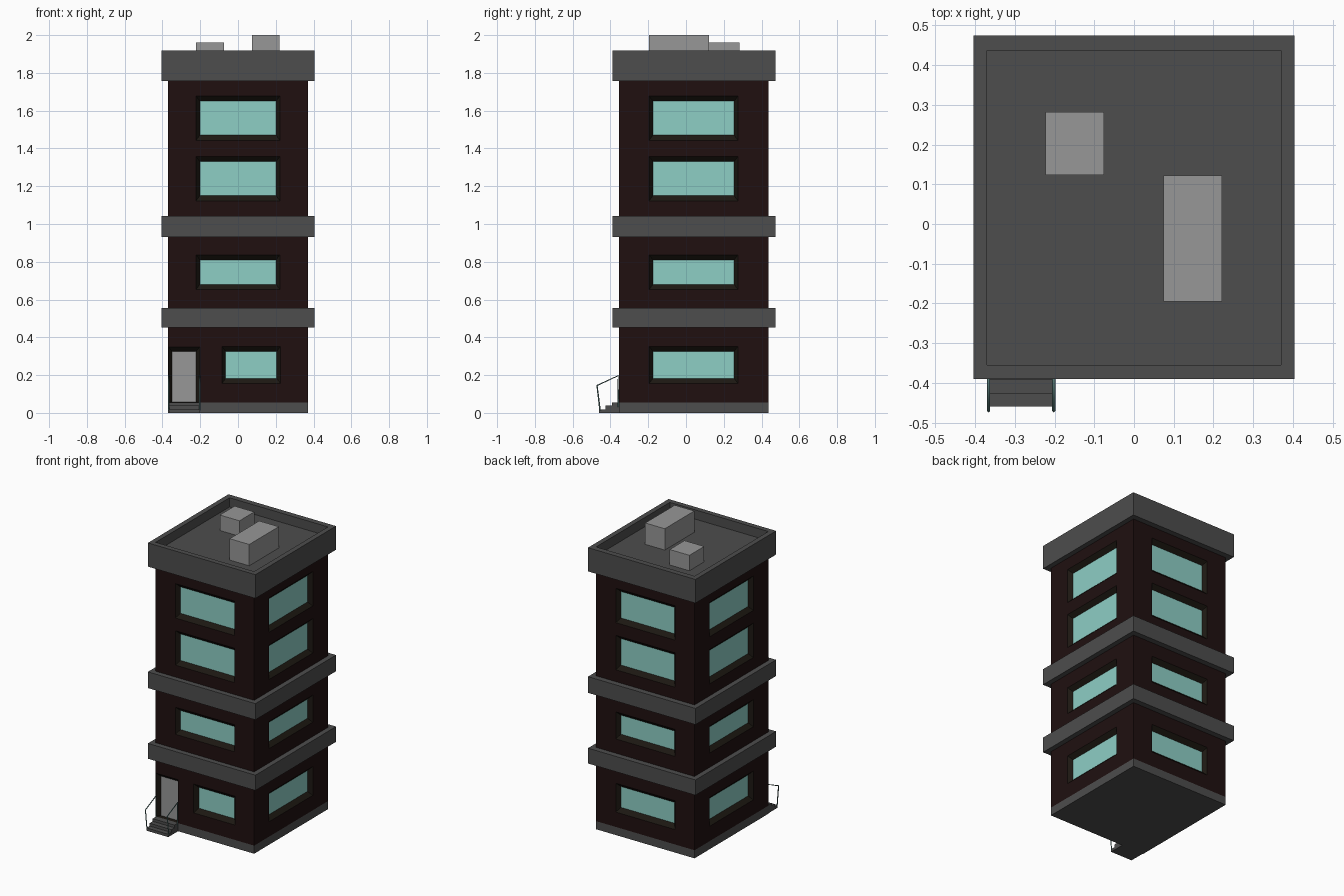
import bpy, bmesh
from mathutils import Vector

if "Cube" in bpy.data.objects:
    bpy.data.objects.remove(bpy.data.objects["Cube"])

X, Y0, Y1 = 0.37, -0.355, 0.437      # wall footprint
BX, BY0, BY1 = 0.404, -0.39, 0.475   # band footprint
DEPTH = 0.027                        # window recess


def material(name, rgb):
    m = bpy.data.materials.new(name)
    m.diffuse_color = (*rgb, 1)
    m.use_nodes = True
    m.node_tree.nodes["Principled BSDF"].inputs["Base Color"].default_value = m.diffuse_color
    return m


WALL = material("dark_brick", (0.014, 0.005, 0.005))
FRAME = material("frame_brown", (0.012, 0.009, 0.006))
GLASS = material("glass", (0.27, 0.62, 0.56))
CONCRETE = material("dark_concrete", (0.074, 0.074, 0.074))
METAL = material("light_metal", (0.31, 0.31, 0.31))
RAIL = material("rail_teal", (0.10, 0.20, 0.19))


def finish(name, bm, mat):
    me = bpy.data.meshes.new(name)
    bm.to_mesh(me)
    bm.free()
    me.materials.append(mat)
    ob = bpy.data.objects.new(name, me)
    bpy.context.collection.objects.link(ob)
    return ob


def box(name, x0, x1, y0, y1, z0, z1, mat):
    bm = bmesh.new()
    bmesh.ops.create_cube(bm, size=1)
    for v in bm.verts:
        v.co = ((x0 + x1) / 2 + v.co.x * (x1 - x0),
                (y0 + y1) / 2 + v.co.y * (y1 - y0),
                (z0 + z1) / 2 + v.co.z * (z1 - z0))
    return finish(name, bm, mat)


def rect_ring(name, z0, z1, mat):
    """Rectangular collar around the walls."""
    bm = bmesh.new()
    loops = []
    for x, a, b, z in ((BX, BY0, BY1, z0), (BX, BY0, BY1, z1),
                       (X, Y0, Y1, z1), (X, Y0, Y1, z0)):
        loops.append([bm.verts.new(p) for p in
                      ((-x, a, z), (x, a, z), (x, b, z), (-x, b, z))])
    for i in range(4):
        p, q = loops[i], loops[(i + 1) % 4]
        for j in range(4):
            k = (j + 1) % 4
            bm.faces.new((p[j], p[k], q[k], q[j]))
    bmesh.ops.recalc_face_normals(bm, faces=bm.faces)
    return finish(name, bm, mat)


def sheet(name, quads, outward, mat):
    """Quads joined into one surface facing outward."""
    bm = bmesh.new()
    for q in quads:
        f = bm.faces.new([bm.verts.new(p) for p in q])
        f.normal_update()
        if f.normal.dot(Vector(outward)) < 0:
            f.normal_flip()
    bmesh.ops.remove_doubles(bm, verts=bm.verts, dist=1e-5)
    return finish(name, bm, mat)


def corners(place, r, d):
    u0, u1, z0, z1 = r
    return [place(u0, z0, d), place(u1, z0, d), place(u1, z1, d), place(u0, z1, d)]


def facade(side, place, outward, span, openings):
    """Wall with openings, each with a splayed frame and a recessed pane."""
    us = sorted({*span, *(u for o in openings for u in o[0][:2])})
    zs = sorted({0.055, 1.76, *(z for o in openings for z in o[0][2:])})
    cells = []
    for u0, u1 in zip(us, us[1:]):
        for z0, z1 in zip(zs, zs[1:]):
            cu, cz = (u0 + u1) / 2, (z0 + z1) / 2
            if not any(o[0][0] < cu < o[0][1] and o[0][2] < cz < o[0][3] for o in openings):
                cells.append(corners(place, (u0, u1, z0, z1), 0))
    sheet(side + "_wall", cells, outward, WALL)
    for i, (outer, inner, kind) in enumerate(openings):
        a, b = corners(place, outer, 0), corners(place, inner, DEPTH)
        ring = [(a[j], a[(j + 1) % 4], b[(j + 1) % 4], b[j]) for j in range(4)]
        sheet(f"{side}_{kind}_frame_{i}", ring, outward, FRAME)
        sheet(f"{side}_{kind}_{i}", [b], outward, GLASS if kind == "window" else METAL)


def window(u0, u1, z0, z1):
    m = 0.02
    return ((u0 - m, u1 + m, z0 - 0.027, z1 + 0.027), (u0, u1, z0, z1), "window")


# Walls, windows and door
ROWS = ((0.183, 0.325), (0.68, 0.81), (1.15, 1.33), (1.47, 1.65))
wide = [window(-0.202, 0.202, *z) for z in ROWS]
side = [window(-0.175, 0.255, *z) for z in ROWS]
door = ((-0.368, -0.202, 0.056, 0.35), (-0.35, -0.222, 0.0565, 0.325), "door")
front = [window(-0.065, 0.205, *ROWS[0]), door] + wide[1:]
facade("front", lambda u, z, d: (u, Y0 + d, z), (0, -1, 0), (-X, X), front)
facade("back", lambda u, z, d: (u, Y1 - d, z), (0, 1, 0), (-X, X), wide)
facade("right", lambda u, z, d: (X - d, u, z), (1, 0, 0), (Y0, Y1), side)
facade("left", lambda u, z, d: (-X + d, u, z), (-1, 0, 0), (Y0, Y1), side)

# Plinth, floor bands, parapet and roof
box("plinth", -X, X, Y0, Y1, 0, 0.055, CONCRETE)
rect_ring("lower_band", 0.452, 0.556, CONCRETE)
rect_ring("upper_band", 0.932, 1.042, CONCRETE)
rect_ring("parapet", 1.757, 1.918, CONCRETE)
box("roof_slab", -X, X, Y0, Y1, 1.76, 1.855, CONCRETE)

# Rooftop units
box("small_roof_unit", -0.223, -0.075, 0.123, 0.282, 1.855, 1.96, METAL)
box("large_roof_unit", 0.074, 0.221, -0.195, 0.122, 1.855, 2.0, METAL)

# Entrance steps: stair profile extruded across the door
profile = [(Y0, 0), (-0.46, 0), (-0.46, 0.019), (-0.427, 0.019), (-0.427, 0.038),
           (-0.393, 0.038), (-0.393, 0.056), (Y0, 0.056)]
bm = bmesh.new()
f = bm.faces.new([bm.verts.new((-0.366, y, z)) for y, z in profile])
ext = bmesh.ops.extrude_face_region(bm, geom=[f])
bmesh.ops.translate(bm, vec=(0.164, 0, 0),
                    verts=[v for v in ext["geom"] if isinstance(v, bmesh.types.BMVert)])
bmesh.ops.recalc_face_normals(bm, faces=bm.faces)
finish("entrance_steps", bm, CONCRETE)

# Handrails on both sides of the steps
for name, x in (("left_handrail", -0.366), ("right_handrail", -0.202)):
    cu = bpy.data.curves.new(name, "CURVE")
    cu.dimensions = "3D"
    cu.bevel_depth = 0.004
    cu.bevel_resolution = 0
    cu.use_fill_caps = True
    sp = cu.splines.new("POLY")
    path = [(-0.455, 0.012), (-0.471, 0.145), (-0.359, 0.197), (-0.359, 0.03)]
    sp.points.add(len(path) - 1)
    for p, (y, z) in zip(sp.points, path):
        p.co = (x, y, z, 1)
    cu.materials.append(RAIL)
    bpy.context.collection.objects.link(bpy.data.objects.new(name, cu))
